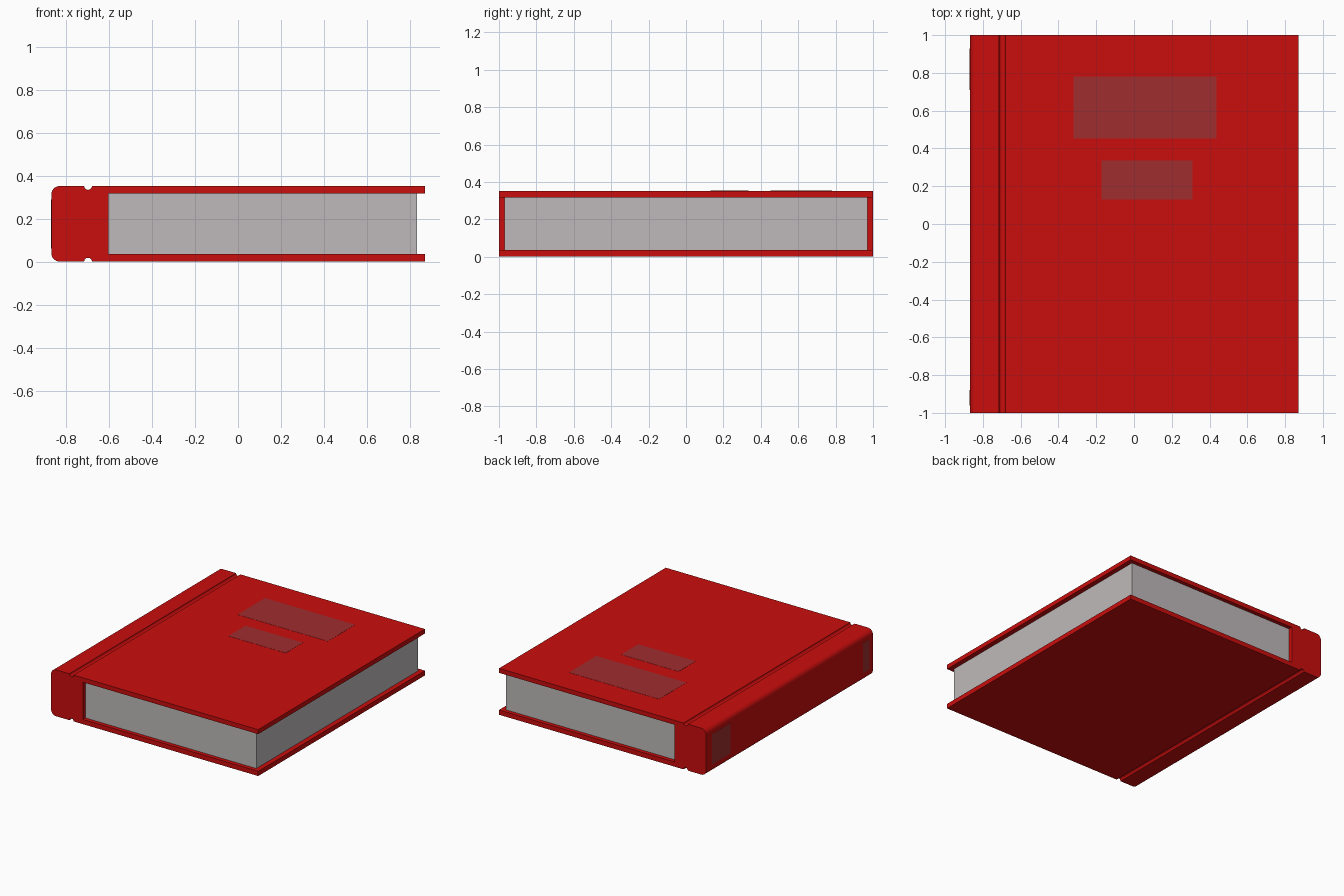
import bpy, bmesh, math

if "Cube" in bpy.data.objects:
    bpy.data.objects.remove(bpy.data.objects["Cube"])

def material(name, rgb):
    m = bpy.data.materials.new(name)
    m.diffuse_color = (*rgb, 1)
    m.use_nodes = True
    m.node_tree.nodes["Principled BSDF"].inputs["Base Color"].default_value = m.diffuse_color
    return m

RED = material("cover red", (0.59, 0.004, 0.004))
PAPER = material("paper grey", (0.52, 0.49, 0.495))
LABEL = material("label dark red", (0.35, 0.026, 0.028))

def finish(name, bm, mat):
    bmesh.ops.recalc_face_normals(bm, faces=bm.faces)
    me = bpy.data.meshes.new(name)
    bm.to_mesh(me)
    bm.free()
    me.materials.append(mat)
    ob = bpy.data.objects.new(name, me)
    bpy.context.collection.objects.link(ob)
    return ob

def box(name, lo, hi, mat):
    bm = bmesh.new()
    bmesh.ops.create_cube(bm, size=1)
    for v in bm.verts:
        for i in range(3):
            v.co[i] = lo[i] if v.co[i] < 0 else hi[i]
    return finish(name, bm, mat)

def arc(cx, cz, r, a0, a1, n):
    return [(cx + r * math.cos(math.radians(a0 + (a1 - a0) * i / n)),
             cz + r * math.sin(math.radians(a0 + (a1 - a0) * i / n))) for i in range(n + 1)]

# Cover: one C-shaped section with rounded spine and hinge grooves
L, R, H = -0.869, 0.87, 0.352
CR, GX, GR = 0.04, -0.698, 0.018
profile = [(R, 0.036), (R, 0)]
profile += arc(GX, 0, GR, 0, 180, 10)
profile += arc(L + CR, CR, CR, 270, 180, 8)
profile += arc(L + CR, H - CR, CR, 180, 90, 8)
profile += arc(GX, H, GR, 180, 360, 10)
profile += [(R, H), (R, 0.318), (-0.603, 0.318), (-0.603, 0.036)]
bm = bmesh.new()
face = bm.faces.new([bm.verts.new((x, -1, z)) for x, z in profile])
ext = bmesh.ops.extrude_face_region(bm, geom=[face])
bmesh.ops.translate(bm, vec=(0, 2, 0),
                    verts=[g for g in ext["geom"] if isinstance(g, bmesh.types.BMVert)])
cover = finish("cover", bm, RED)
bpy.context.view_layer.objects.active = cover
cover.select_set(True)
bpy.ops.object.shade_smooth_by_angle(angle=math.radians(30))

# Page block
box("pages", (-0.603, -0.97, 0.036), (0.833, 0.97, 0.318), PAPER)

# Thin plates on the front board and on the spine
box("title_plate", (-0.32, 0.452, H - 0.002), (0.437, 0.78, H + 0.001), LABEL)
box("subtitle_plate", (-0.172, 0.13, H - 0.002), (0.31, 0.335, H + 0.001), LABEL)
box("spine_plate_upper", (L - 0.001, 0.71, 0.06), (L + 0.002, 0.93, 0.29), LABEL)
box("spine_plate_lower", (L - 0.001, -0.96, 0.06), (L + 0.002, -0.88, 0.29), LABEL)
